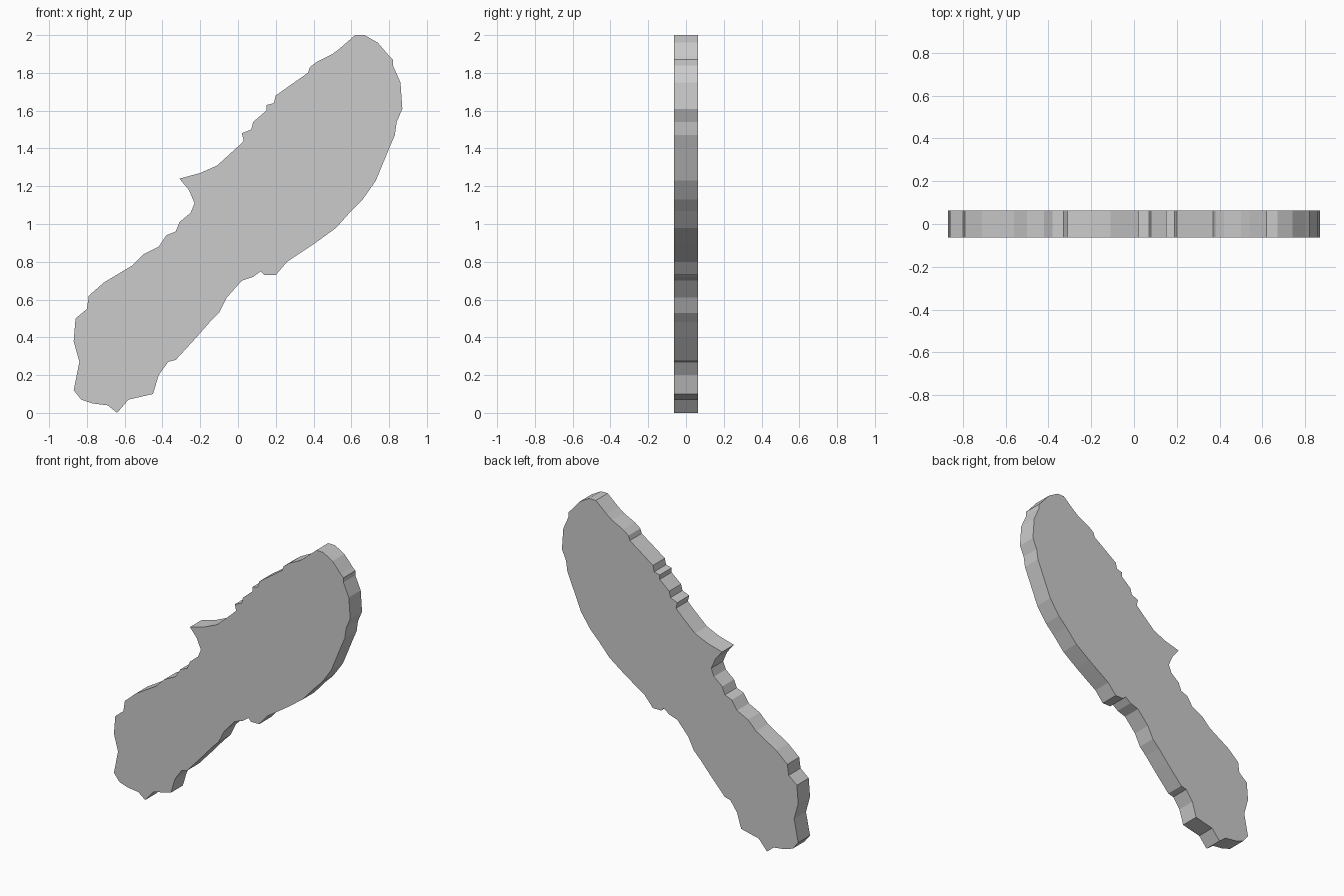
import bpy
import bmesh
from mathutils import Vector

default_cube = bpy.data.objects.get("Cube")
if default_cube:
    bpy.data.objects.remove(default_cube, do_unlink=True)

UNIT = 0.01        # profile points are in hundredths
THICKNESS = 0.125

# Handle and blade, upper edge: from the bottom corner up to the tip
upper_edge = [
    (-87, 12), (-84, 27), (-87, 38), (-86, 50), (-80, 55), (-79, 62),
    (-71, 69), (-56, 78), (-50, 84), (-42, 88), (-38, 94), (-33, 96),
    (-31, 101), (-25, 106), (-23, 111), (-26, 118), (-31, 124),
    (-20, 127), (-11, 131), (0, 141), (3, 144), (2, 148), (7, 150),
    (8, 154), (15, 160), (15, 163), (19, 164), (20, 168), (27, 173),
    (37, 180), (38, 183), (42, 186), (50, 190), (54, 193), (62, 200),
]

# Rounded tip and lower edge: from the tip back down to the handle end
lower_edge = [
    (67, 200), (74, 196), (80, 189), (82, 187), (82, 184), (86, 175),
    (87, 161), (84, 154), (83, 147), (80, 140), (73, 123), (66, 113),
    (60, 107), (52, 98), (41, 90), (26, 80), (20, 73), (14, 73),
    (12, 75), (8, 72), (2, 70), (-6, 61), (-10, 53), (-15, 48),
    (-22, 40), (-33, 28), (-37, 27), (-42, 20), (-45, 10), (-58, 7),
    (-64, 0), (-69, 4), (-77, 5), (-83, 7),
]


def extruded_slab(name, profile, thickness):
    """Fill a front profile and extrude it evenly from front to back."""
    bm = bmesh.new()
    front = [bm.verts.new((x * UNIT, -thickness / 2, z * UNIT)) for x, z in profile]
    face = bm.faces.new(front)
    result = bmesh.ops.extrude_face_region(bm, geom=[face], use_keep_orig=True)
    back = [item for item in result["geom"] if isinstance(item, bmesh.types.BMVert)]
    bmesh.ops.translate(bm, verts=back, vec=Vector((0, thickness, 0)))
    bmesh.ops.recalc_face_normals(bm, faces=bm.faces)

    mesh = bpy.data.meshes.new(name)
    bm.to_mesh(mesh)
    bm.free()
    slab = bpy.data.objects.new(name, mesh)
    bpy.context.collection.objects.link(slab)
    return slab


# Flat, ragged-edged paddle made as one solid
extruded_slab("paddle_slab", upper_edge + lower_edge, THICKNESS)
